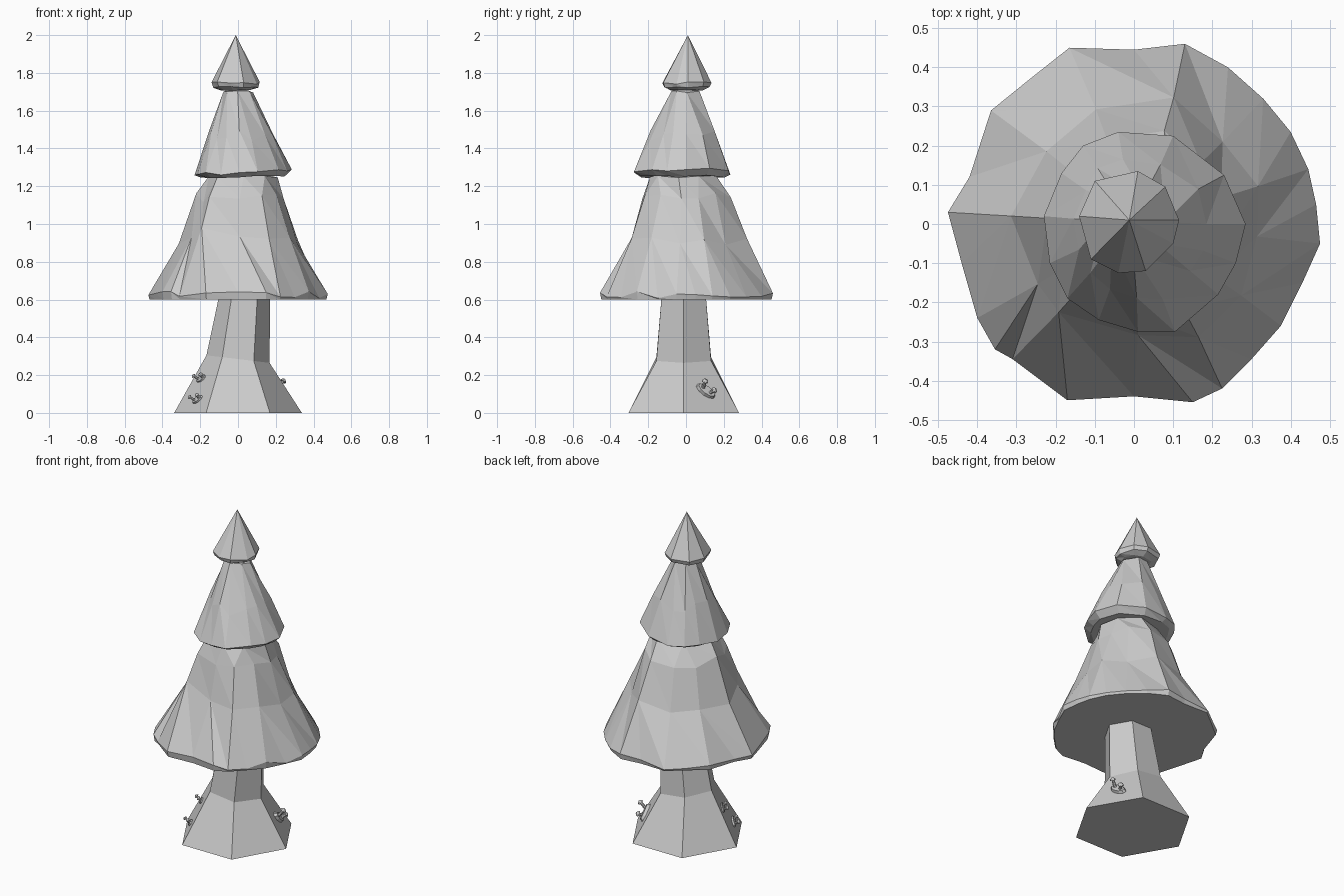
import bpy, bmesh, math, random
from mathutils import Vector, Matrix

if "Cube" in bpy.data.objects:
    bpy.data.objects.remove(bpy.data.objects["Cube"])

random.seed(4)


def finish(bm, name):
    bmesh.ops.recalc_face_normals(bm, faces=bm.faces[:])
    me = bpy.data.meshes.new(name)
    bm.to_mesh(me)
    bm.free()
    ob = bpy.data.objects.new(name, me)
    bpy.context.collection.objects.link(ob)
    return ob


def zip_rings(bm, a, b):
    # triangulate between two rings with different vertex counts
    i = j = 0
    n, m = len(a), len(b)
    while i < n or j < m:
        if j >= m or (i < n and (i + 1) / n <= (j + 1) / m + 1e-6):
            bm.faces.new((a[i % n], a[(i + 1) % n], b[j % m]))
            i += 1
        else:
            bm.faces.new((a[i % n], b[(j + 1) % m], b[j % m]))
            j += 1


def tier(name, outline, rings, apex):
    # rings: (z, scale, shift x, shift y, step, radial jitter, z jitter, z slope along x)
    bm = bmesh.new()
    prev = None
    for z, s, dx, dy, step, jr, jz, slope in rings:
        ring = []
        for x, y in outline[::step]:
            k = s * (1 + random.uniform(-jr, jr))
            ring.append(bm.verts.new((x * k + dx, y * k + dy,
                                      z + slope * x + random.uniform(-jz, jz))))
        if prev:
            zip_rings(bm, prev, ring)
        else:
            bm.faces.new(ring)
        prev = ring
    tip = bm.verts.new(apex)
    for i, v in enumerate(prev):
        bm.faces.new((v, prev[(i + 1) % len(prev)], tip))
    return finish(bm, name)


# Trunk: flared hexagonal column leaning slightly to the right
bm = bmesh.new()
prev = None
for z, r, cx, tilt in [(0, 0.338, 0, 0), (0.285, 0.167, 0, -0.12), (0.62, 0.135, 0.035, 0)]:
    ring = []
    for k in range(6):
        a = math.radians(60 * k)
        x = r * math.cos(a)
        ring.append(bm.verts.new((cx + x, -0.012 + r * math.sin(a), z + tilt * x)))
    if prev:
        for k in range(6):
            bm.faces.new((prev[k], prev[(k + 1) % 6], ring[(k + 1) % 6], ring[k]))
    else:
        bm.faces.new(ring)
    prev = ring
bm.faces.new(prev)
finish(bm, "trunk")

# Foliage tiers: irregular rims tapering upward
low = [(.475, -.05), (.465, .05), (.445, .14), (.4, .235), (.33, .32), (.24, .4),
       (.13, .46), (0, .445), (-.165, .45), (-.26, .375), (-.365, .29), (-.42, .12),
       (-.475, .03), (-.44, -.1), (-.4, -.24), (-.355, -.32), (-.31, -.345), (-.17, -.45),
       (0, -.44), (.15, -.455), (.225, -.42), (.3, -.345), (.375, -.26), (.43, -.15)]
tier("lower_foliage", low,
     [(.6, .985, 0, 0, 1, 0, 0, 0),
      (.625, 1, 0, 0, 1, 0, .018, 0),
      (.93, .67, .01, 0, 2, .05, .05, 0),
      (1.14, .50, .01, 0, 2, .05, .03, 0),
      (1.25, .38, .03, -.02, 3, .04, .005, 0)], (.03, -.02, 1.27))

mid = [(.285, 0), (.23, .125), (.1, .225), (-.04, .235), (-.13, .2), (-.185, .13),
       (-.23, .02), (-.215, -.1), (-.17, -.19), (-.09, -.245), (.01, -.275),
       (.105, -.275), (.215, -.18), (.26, -.1)]
tier("middle_foliage", mid,
     [(1.25, .85, 0, 0, 1, .02, .004, .02),
      (1.275, 1, 0, 0, 1, 0, .012, .06),
      (1.47, .68, 0, 0, 1, .06, .03, 0),
      (1.70, .30, -.005, .005, 2, .04, .005, 0)], (0, 0, 1.73))

top = [(.115, .01), (.08, .095), (.01, .135), (-.1, .11), (-.14, .02),
       (-.11, -.09), (-.04, -.125), (.03, -.12), (.1, -.05)]
tier("top_foliage", top,
     [(1.71, .65, 0, 0, 1, 0, .004, 0),
      (1.725, .93, 0, 0, 1, 0, .004, 0),
      (1.745, 1, 0, 0, 1, 0, .008, 0)], (-.012, .01, 2.0))


# Mushroom clusters: an oval pad on the bark with two capped stems
def cluster(name, azimuth, along, z, size, roll):
    a = math.radians(azimuth)
    out = Vector((math.cos(a), math.sin(a), 0))
    side = Vector((-out.y, out.x, 0))
    apothem = .866 * (.338 - .6 * z)
    n = (out + Vector((0, 0, .52))).normalized()
    u = side
    v = n.cross(u)
    base = Matrix((u, v, n)).transposed().to_4x4()
    base.translation = out * apothem + side * along + Vector((0, -.012, z))
    base = base @ Matrix.Rotation(math.radians(roll), 4, 'Z') @ Matrix.Scale(size, 4)
    bm = bmesh.new()

    def cone(r1, r2, h, m, seg):
        bmesh.ops.create_cone(bm, cap_ends=True, segments=seg, radius1=r1, radius2=r2,
                              depth=h, matrix=base @ m)

    cone(1, .85, .3, Matrix.Translation((0, 0, .1)) @ Matrix.Diagonal((1, .5, 1, 1)), 10)
    for x, h, lean in [(-.4, .75, -18), (.4, .5, 15)]:
        m = Matrix.Translation((x, 0, .2)) @ Matrix.Rotation(math.radians(lean), 4, 'Y') \
            @ Matrix.Rotation(math.radians(-15), 4, 'X')
        cone(.17, .14, h, m @ Matrix.Translation((0, 0, h / 2)), 8)
        cone(.3, .25, .12, m @ Matrix.Translation((0, 0, h)), 8)
        cone(.25, .08, .14, m @ Matrix.Translation((0, 0, h + .13)), 8)
    return finish(bm, name)


cluster("mushrooms_upper_left", 210, -.04, .18, .042, 20)
cluster("mushrooms_lower_left", 210, .02, .07, .042, 25)
cluster("mushrooms_right", 30, .0, .115, .06, -40)
